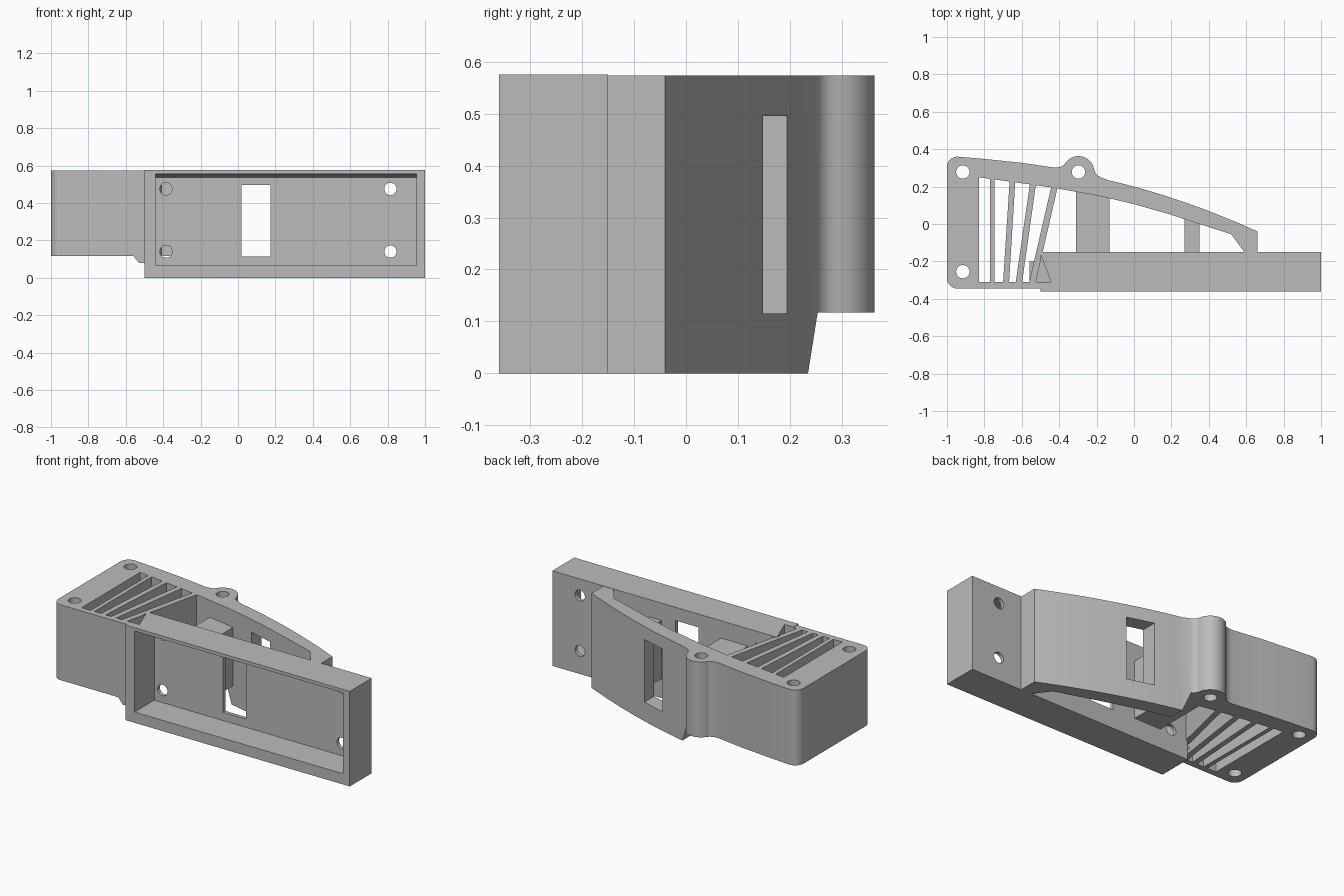
import bpy, bmesh, math
from mathutils import Vector

cube = bpy.data.objects.get("Cube")
if cube:
    bpy.data.objects.remove(cube)

grey = bpy.data.materials.new("plain grey")
grey.use_nodes = True
COLOUR = (0.5, 0.5, 0.5, 1)
grey.diffuse_color = COLOUR
grey.node_tree.nodes["Principled BSDF"].inputs["Base Color"].default_value = COLOUR


def prism(name, pts, axis, lo, hi):
    """Extrude a 2D profile along an axis between lo and hi."""
    place = {"x": lambda p, d: (d, p[0], p[1]),
             "y": lambda p, d: (p[0], d, p[1]),
             "z": lambda p, d: (p[0], p[1], d)}[axis]
    bm = bmesh.new()
    face = bm.faces.new([bm.verts.new(place(p, lo)) for p in pts])
    new = bmesh.ops.extrude_face_region(bm, geom=[face])["geom"]
    step = Vector(place((0, 0), hi - lo))
    bmesh.ops.translate(bm, verts=[v for v in new if isinstance(v, bmesh.types.BMVert)], vec=step)
    bmesh.ops.recalc_face_normals(bm, faces=bm.faces)
    mesh = bpy.data.meshes.new(name)
    bm.to_mesh(mesh)
    bm.free()
    mesh.materials.append(grey)
    obj = bpy.data.objects.new(name, mesh)
    bpy.context.collection.objects.link(obj)
    return obj


def rect(x0, x1, y0, y1):
    return [(x0, y0), (x1, y0), (x1, y1), (x0, y1)]


def arc(cx, cy, r, start, end, n=8):
    angles = [math.radians(start + (end - start) * i / n) for i in range(n + 1)]
    return [(cx + r * math.cos(a), cy + r * math.sin(a)) for a in angles]


def circle(cx, cy, r, n=24):
    return arc(cx, cy, r, 0, 360, n)[:-1]


def cut(obj, cutters):
    """Subtract each cutter in turn, then remove it."""
    bpy.context.view_layer.objects.active = obj
    for c in cutters:
        c.hide_render = True
        mod = obj.modifiers.new("cut", "BOOLEAN")
        mod.operation, mod.solver, mod.object = "DIFFERENCE", "EXACT", c
        bpy.ops.object.modifier_apply(modifier=mod.name)
        bpy.data.objects.remove(c)


def smooth(obj):
    bpy.ops.object.select_all(action="DESELECT")
    obj.select_set(True)
    bpy.context.view_layer.objects.active = obj
    bpy.ops.object.shade_smooth_by_angle(angle=math.radians(30))


def outer_y(x):
    """Bowed outer edge of the curved wall."""
    t = (x + 0.185) / 0.845
    return 0.245 - 0.285 * t + 0.1 * t * (1 - t)


TOP, DECK = 0.573, 0.117
window = rect(0.02, 0.175, 0.115, 0.495)

# Curved bracket: rounded block, screw boss and bowed wall
outline = arc(-0.945, -0.29, 0.055, 270, 180)
outline += arc(-0.945, 0.305, 0.055, 180, 85)
outline += [(-0.8, 0.348), (-0.6, 0.327), (-0.43, 0.302)]
outline += arc(-0.41, 0.355, 0.052, 270, 318, 4)
outline += arc(-0.297, 0.278, 0.085, 155, 10, 18)
outline += arc(-0.165, 0.297, 0.048, 195, 250, 4)
outline += [(x, outer_y(x)) for x in [-0.14 + 0.8 * i / 14 for i in range(15)]]
outline += [(0.66, -0.15), (-0.5, -0.15), (-0.5, -0.345)]
bracket = prism("curved_bracket", outline, "z", 0, TOP)

cavity = [(-0.41, 0.19), (-0.185, 0.15), (0, 0.106), (0.18, 0.055), (0.35, 0),
          (0.52, -0.055), (0.59, -0.15), (0.59, -0.2), (-0.47, -0.2),
          (-0.47, -0.31), (-0.525, -0.31)]
cutters = [
    prism("underside_cut", [(-1.1, -0.1), (-0.1, -0.1), (-0.14, 0), (-0.185, DECK), (-1.1, DECK)],
          "y", -0.5, 0.5),
    prism("cavity_cut", cavity, "z", -0.1, 0.7),
    prism("window_cut", window, "y", -0.1, 0.4)]

# Fanned ventilation slots: front pair and back pair of x limits
slots = [(-0.83, -0.77, -0.83, -0.77), (-0.745, -0.70, -0.745, -0.665),
         (-0.668, -0.632, -0.635, -0.557), (-0.598, -0.56, -0.525, -0.443)]
for f0, f1, b0, b1 in slots:
    back = [(b1, 0.25 - 0.14 * (b1 + 0.83)), (b0, 0.25 - 0.14 * (b0 + 0.83))]
    cutters.append(prism("slot_cut", [(f0, -0.31), (f1, -0.31)] + back, "z", -0.1, 0.7))
for x, y in [(-0.915, 0.278), (-0.915, -0.255), (-0.297, 0.278)]:
    cutters.append(prism("screw_cut", circle(x, y, 0.036), "z", -0.1, 0.7))
cut(bracket, cutters)
smooth(bracket)

# Open-fronted tray with a thin back, screw holes and a window
tray = prism("front_tray", rect(-0.5, 1, 0, 0.575), "y", -0.36, -0.15)
pocket = [(-0.4, 0.065), (-0.172, 0.065), (-0.172, 0.535), (-0.36, 0.555), (-0.4, 0.559)]
cutters = [prism("pocket_cut", pocket, "x", -0.44, 0.955),
           prism("window_cut", window, "y", -0.3, 0),
           prism("corner_cut", [(-0.51, -0.16), (-0.51, -0.31), (-0.443, -0.31), (-0.497, -0.17)],
                 "z", 0.12, 0.7)]
for x in (-0.385, 0.815):
    for z in (0.14, 0.475):
        cutters.append(prism("hole_cut", circle(x, z, 0.033), "y", -0.3, 0))
cut(tray, cutters)
smooth(tray)

# Cross ribs joining the tray to the curved wall
prism("wide_rib", [(-0.31, -0.151), (-0.13, -0.151), (-0.13, 0.16), (-0.31, 0.2)], "z", DECK, 0.47)
prism("narrow_rib", [(0.27, -0.151), (0.35, -0.151), (0.35, 0.02), (0.27, 0.05)], "z", DECK, 0.47)

# Small gusset under the deck beside the tray
prism("gusset", [(-0.56, DECK), (-0.53, 0.08), (-0.5, 0.08), (-0.5, DECK)], "y", -0.345, -0.2)
